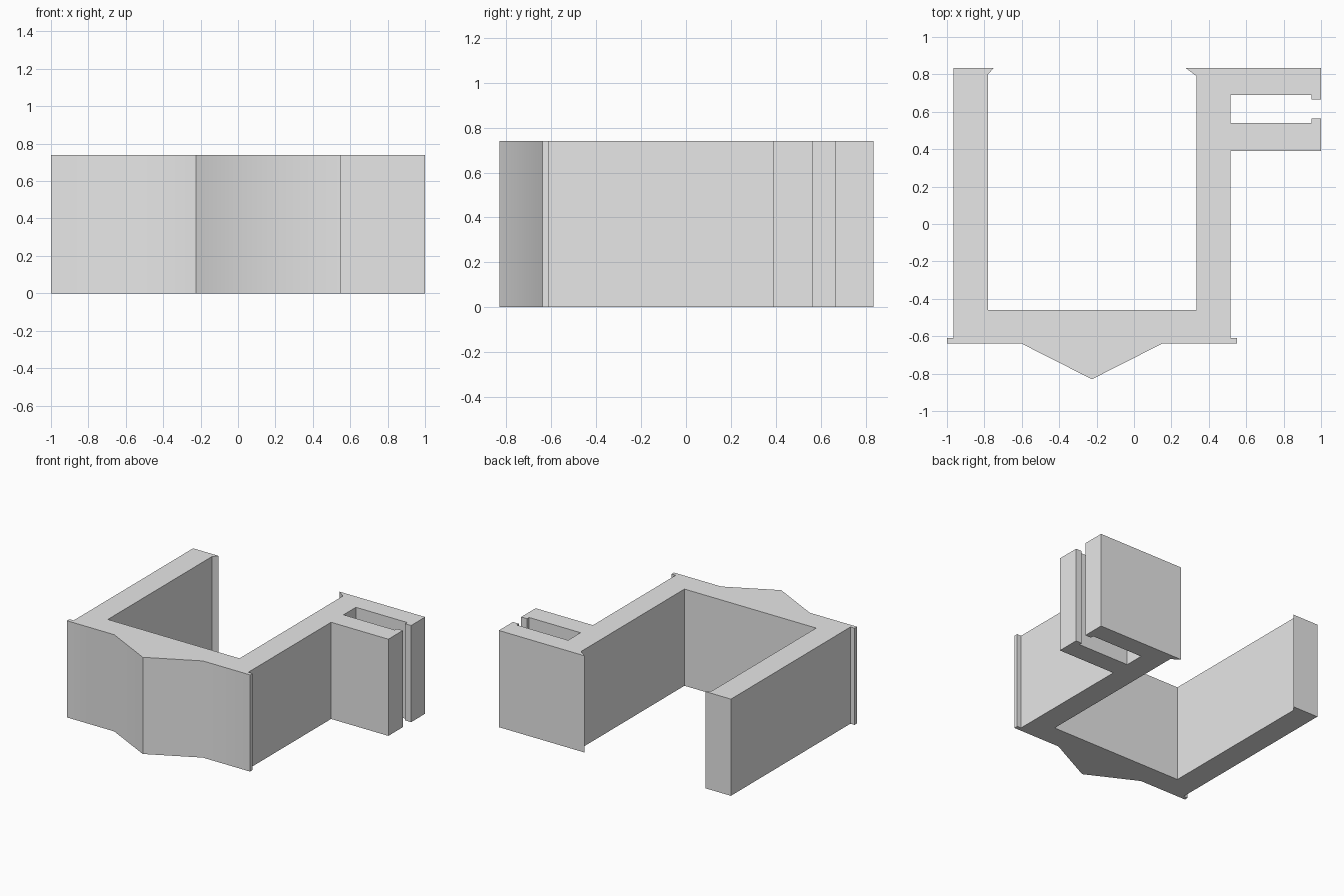
import bpy
import bmesh
import math

HEIGHT = 0.74
OUTER_L, INNER_L = -0.965, -0.78     # left-hand wall on plan
INNER_R, OUTER_R = 0.335, 0.515      # right-hand wall on plan
BACK, FRONT, FLOOR = 0.835, -0.64, -0.46
LIP = -0.61                          # back of the thin front flange

default_cube = bpy.data.objects.get("Cube")
if default_cube:
    bpy.data.objects.remove(default_cube, do_unlink=True)

# Plain grey plastic
grey = bpy.data.materials.new("plain grey")
grey.use_nodes = True
colour = (0.8, 0.8, 0.8, 1.0)
grey.diffuse_color = colour
grey.node_tree.nodes["Principled BSDF"].inputs["Base Color"].default_value = colour

# Channel interior with a small retaining hook on each arm
channel = [(OUTER_L, BACK), (-0.75, BACK), (INNER_L, 0.8), (INNER_L, FLOOR),
           (INNER_R, FLOOR), (INNER_R, 0.79), (0.275, BACK)]

# Side clip with a slot narrowed at its mouth
clip = [(1, BACK), (1, 0.665), (0.95, 0.665), (0.95, 0.69), (OUTER_R, 0.69),
        (OUTER_R, 0.54), (0.95, 0.54), (0.95, 0.565), (1, 0.565),
        (1, 0.39), (OUTER_R, 0.39)]

# Front plate with flange ends and a pointed nose
front_plate = [(OUTER_R, LIP), (0.55, LIP), (0.55, FRONT), (0.15, FRONT),
               (-0.225, -0.83), (-0.6, FRONT), (-1, FRONT), (-1, LIP),
               (OUTER_L, LIP)]


def extrude_outline(name, outline, height, material):
    """Raise a closed plan outline into a solid standing on the ground."""
    bm = bmesh.new()
    base = bm.faces.new([bm.verts.new((x, y, 0)) for x, y in outline])
    raised = bmesh.ops.extrude_face_region(bm, geom=[base], use_keep_orig=True)
    top = [v for v in raised["geom"] if isinstance(v, bmesh.types.BMVert)]
    bmesh.ops.translate(bm, verts=top, vec=(0, 0, height))
    bmesh.ops.recalc_face_normals(bm, faces=bm.faces[:])
    mesh = bpy.data.meshes.new(name)
    bm.to_mesh(mesh)
    bm.free()
    mesh.materials.append(material)
    obj = bpy.data.objects.new(name, mesh)
    bpy.context.collection.objects.link(obj)
    return obj


bracket = extrude_outline("clip_bracket", channel + clip + front_plate, HEIGHT, grey)

# Soften only the shallow bends of the front plate
bpy.ops.object.select_all(action="DESELECT")
bracket.select_set(True)
bpy.context.view_layer.objects.active = bracket
bpy.ops.object.shade_smooth_by_angle(angle=math.radians(30))
